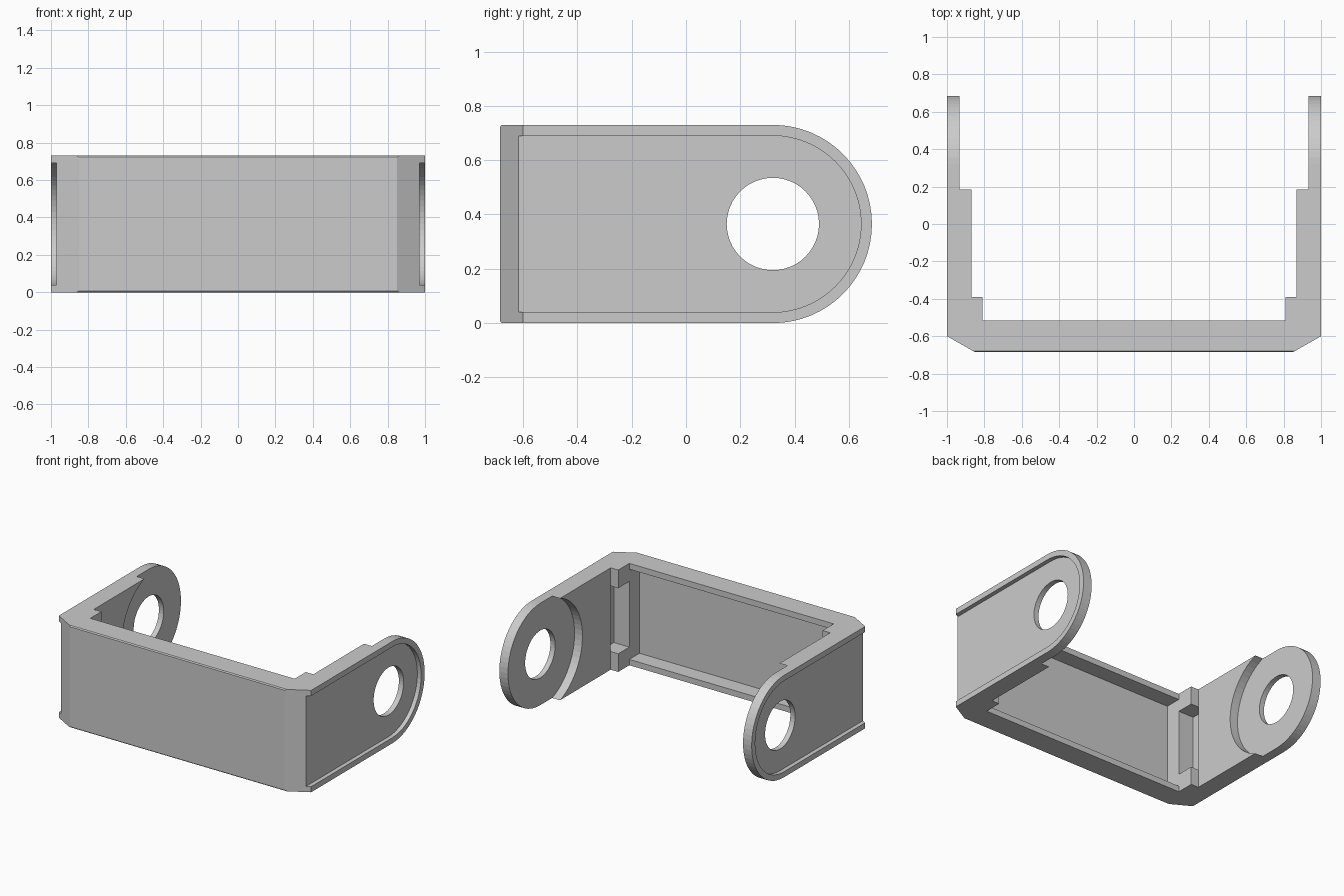
import bpy, bmesh, math
from mathutils import Vector

if "Cube" in bpy.data.objects:
    bpy.data.objects.remove(bpy.data.objects["Cube"])

H, CY, CZ = 0.73, 0.32, 0.365   # bracket height and pivot centre


def prism(name, points, depth):
    """Extrude a closed loop of 3D points along a vector."""
    bm = bmesh.new()
    face = bm.faces.new([bm.verts.new(p) for p in points])
    ext = bmesh.ops.extrude_face_region(bm, geom=[face])
    moved = [v for v in ext["geom"] if isinstance(v, bmesh.types.BMVert)]
    bmesh.ops.translate(bm, verts=moved, vec=Vector(depth))
    bmesh.ops.recalc_face_normals(bm, faces=bm.faces[:])
    me = bpy.data.meshes.new(name)
    bm.to_mesh(me)
    bm.free()
    ob = bpy.data.objects.new(name, me)
    bpy.context.collection.objects.link(ob)
    return ob


def box(x0, x1, y0, y1, z0, z1):
    pts = [(x0, y0, z0), (x1, y0, z0), (x1, y1, z0), (x0, y1, z0)]
    return prism("box_cutter", pts, (0, 0, z1 - z0))


def arc(r, a0, a1, n):
    return [(CY + r * math.cos(math.radians(a0 + (a1 - a0) * i / n)),
             CZ + r * math.sin(math.radians(a0 + (a1 - a0) * i / n))) for i in range(n + 1)]


def side_prism(outline, x0, x1):
    return prism("side_cutter", [(x0, y, z) for y, z in outline], (x1 - x0, 0, 0))


def boolean(target, cutter, op="DIFFERENCE"):
    cutter.hide_render = True
    mod = target.modifiers.new("cut", "BOOLEAN")
    mod.operation, mod.solver, mod.object = op, "EXACT", cutter
    bpy.context.view_layer.objects.active = target
    bpy.ops.object.modifier_apply(modifier=mod.name)
    bpy.data.objects.remove(cutter, do_unlink=True)


# U-shaped frame from its plan profile, made tall for trimming
half = [(0.85, -0.685), (1, -0.6), (1, 0.8), (0.87, 0.8),
        (0.87, -0.39), (0.81, -0.39), (0.81, -0.515)]
plan = half + [(-x, y) for x, y in reversed(half)]
bracket = prism("u_bracket", [(x, y, -0.1) for x, y in plan], (0, 0, H + 0.2))

# Side silhouette: round ear ends and slightly eased front edges
outline = [(-0.685, H - 0.007), (-0.685, 0.007), (-0.678, 0)]
outline += arc(0.365, -90, 90, 32) + [(-0.678, H)]
boolean(bracket, side_prism(outline, -1.2, 1.2), "INTERSECT")

# Thinned round ears and pivot holes
boolean(bracket, side_prism(arc(0.39, 0, 354.375, 63), -0.932, 0.932))
boolean(bracket, side_prism(arc(0.17, 0, 352.5, 47), -1.2, 1.2))

# Shallow recess on the inside of the front wall
boolean(bracket, box(-0.81, 0.81, -0.63, -0.45, 0.042, H - 0.042))

# Outer ear recesses and inner corner pockets
slot = [(-0.9, H - 0.04), (-0.9, 0.04)] + arc(0.325, -90, 90, 32)
for s in (-1, 1):
    boolean(bracket, side_prism(slot, s * 0.97, s * 1.2))
    xs = sorted((s * 0.79, s * 0.932))
    boolean(bracket, box(*xs, -0.515, -0.39, 0.13, 0.60))
